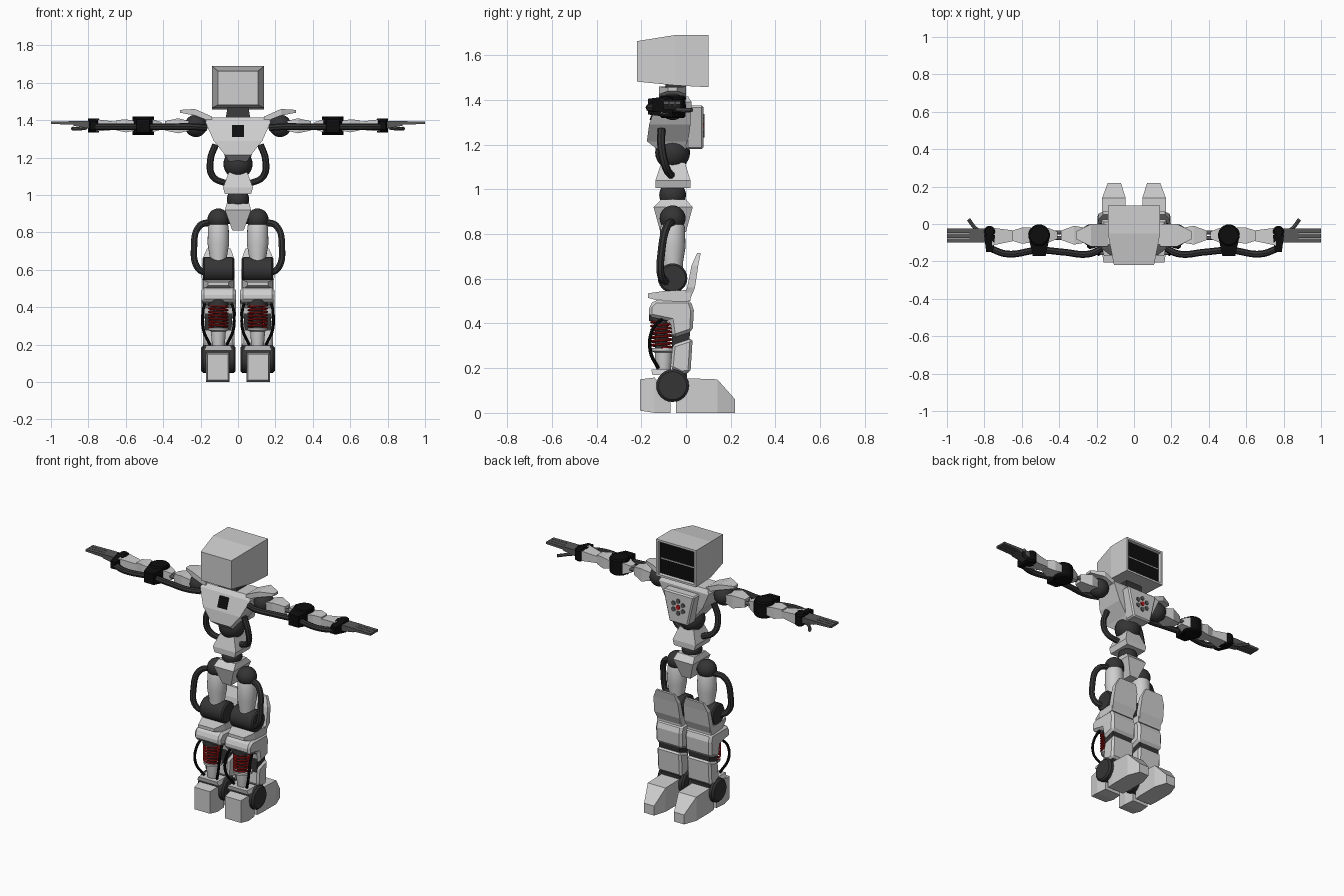
import bpy, bmesh, math
from mathutils import Vector, Matrix

cube = bpy.data.objects.get("Cube")
if cube:
    bpy.data.objects.remove(cube, do_unlink=True)


def material(name, r, g, b):
    m = bpy.data.materials.new(name)
    m.use_nodes = True
    m.diffuse_color = (r, g, b, 1)
    m.node_tree.nodes["Principled BSDF"].inputs["Base Color"].default_value = (r, g, b, 1)
    return m


PALE = material("pale grey shell", .62, .62, .62)
GREY = material("mid grey metal", .1, .1, .1)
DARK = material("dark grey rubber", .035, .035, .035)
BLACK = material("black", .004, .004, .004)
RED = material("red", .5, .01, .01)


def finish(name, mesh, mat, pair=False, smooth=False, bevel=0):
    ob = bpy.data.objects.new(name, mesh)
    bpy.context.scene.collection.objects.link(ob)
    mesh.materials.clear()
    mesh.materials.append(mat)
    if smooth:
        bpy.ops.object.select_all(action='DESELECT')
        ob.select_set(True)
        bpy.context.view_layer.objects.active = ob
        bpy.ops.object.shade_smooth_by_angle(angle=math.radians(40))
    if bevel:
        mod = ob.modifiers.new("chamfer", 'BEVEL')
        mod.width, mod.segments = bevel, 1
    if pair:
        ob.modifiers.new("mirror", 'MIRROR')
    return ob


def from_bmesh(name, bm, mat, **opts):
    bmesh.ops.recalc_face_normals(bm, faces=bm.faces)
    mesh = bpy.data.meshes.new(name)
    bm.to_mesh(mesh)
    bm.free()
    return finish(name, mesh, mat, **opts)


def skin(name, mat, rings, **opts):
    """Join rings of points with faces and cap both ends."""
    bm = bmesh.new()
    loops = [[bm.verts.new(p) for p in ring] for ring in rings]
    for a, b in zip(loops, loops[1:]):
        for i in range(len(a)):
            j = (i + 1) % len(a)
            bm.faces.new((a[i], a[j], b[j], b[i]))
    bm.faces.new(loops[0])
    bm.faces.new(loops[-1])
    return from_bmesh(name, bm, mat, **opts)


def loft(name, mat, axis, sections, **opts):
    """Rectangles (position, low, high, low, high) stacked along an axis."""
    order = {'X': (0, 1, 2), 'Y': (1, 0, 2), 'Z': (1, 2, 0)}[axis]
    rings = []
    for t, a, b, c, d in sections:
        corners = ((t, a, c), (t, b, c), (t, b, d), (t, a, d))
        rings.append([[p[k] for k in order] for p in corners])
    return skin(name, mat, rings, **opts)


def prism(name, mat, x0, x1, profile, **opts):
    return skin(name, mat, [[(x, y, z) for y, z in profile] for x in (x0, x1)], **opts)


def turned(name, mat, x, y, profile, pair=True):
    turns = [math.tau * i / 24 for i in range(24)]
    rings = [[(x + r * math.cos(t), y + r * math.sin(t), z) for t in turns] for r, z in profile]
    return skin(name, mat, rings, pair=pair, smooth=True)


def drum(name, mat, centre, axis, radius, length, pair=True, bevel=0):
    bm = bmesh.new()
    spin = Vector((0, 0, 1)).rotation_difference(Vector(axis)).to_matrix().to_4x4()
    bmesh.ops.create_cone(bm, cap_ends=True, segments=24, radius1=radius, radius2=radius,
                          depth=length, matrix=Matrix.Translation(centre) @ spin)
    return from_bmesh(name, bm, mat, pair=pair, smooth=True, bevel=bevel)


def ball(name, mat, centre, radius, pair=False):
    bm = bmesh.new()
    bmesh.ops.create_uvsphere(bm, u_segments=24, v_segments=14, radius=radius,
                              matrix=Matrix.Translation(centre))
    return from_bmesh(name, bm, mat, pair=pair, smooth=True)


def hose(name, mat, points, radius, kind='BEZIER'):
    curve = bpy.data.curves.new(name, 'CURVE')
    curve.dimensions = '3D'
    curve.bevel_depth, curve.bevel_resolution = radius, 2
    curve.use_fill_caps = True
    spline = curve.splines.new(kind)
    knots = spline.bezier_points if kind == 'BEZIER' else spline.points
    knots.add(len(points) - 1)
    for k, p in zip(knots, points):
        if kind == 'BEZIER':
            k.co, k.handle_left_type, k.handle_right_type = p, 'AUTO', 'AUTO'
        else:
            k.co = (*p, 1)
    temp = bpy.data.objects.new("temp", curve)
    bpy.context.scene.collection.objects.link(temp)
    graph = bpy.context.evaluated_depsgraph_get()
    mesh = bpy.data.meshes.new_from_object(temp.evaluated_get(graph))
    bpy.data.objects.remove(temp, do_unlink=True)
    return finish(name, mesh, mat, pair=True, smooth=True)


# Head with a recessed screen
bm = bmesh.new()
head = loft("head", PALE, 'Y', [(-.22, -.107, .107, 1.482, 1.663), (-.05, -.14, .14, 1.465, 1.69),
                                (.1, -.14, .14, 1.457, 1.69)])
head.data.materials.append(BLACK)
bm.from_mesh(head.data)
screen = max(bm.faces, key=lambda f: f.calc_center_median().y)
bmesh.ops.inset_individual(bm, faces=[screen], thickness=.018)
bmesh.ops.inset_individual(bm, faces=[screen], thickness=.003, depth=-.02)
screen.material_index = 1
bm.to_mesh(head.data)
bm.free()
loft("screen_line", PALE, 'Y', [(y, -.118, .118, 1.566, 1.572) for y in (.078, .084)])
loft("neck", DARK, 'Z', [(1.39, -.07, .07, -.12, 0), (1.47, -.055, .055, -.09, 0)])

# Torso, chest plate and its details
loft("torso", PALE, 'Z', [(1.18, -.05, .05, -.13, 0), (1.215, -.07, .07, -.175, .01),
                          (1.29, -.13, .13, -.165, .02), (1.39, -.175, .175, -.13, .025),
                          (1.415, -.16, .16, -.11, .01)])
loft("chest_plate", PALE, 'Z', [(1.18, -.065, .065, 0, .078), (1.375, -.11, .11, 0, .078)], bevel=.008)
prism("rear_socket", BLACK, -.032, .032, [(-.163, 1.31), (-.14, 1.375), (-.13, 1.375), (-.15, 1.31)])
for i in range(7):
    r, t = (.038 if i else 0), math.tau * i / 6
    spot = (r * math.sin(t), .078, 1.285 + r * math.cos(t))
    drum(f"chest_light_{i}", GREY if i else RED, spot, (0, 1, 0), .014, .01, pair=False)

# Waist and pelvis
ball("upper_waist_ball", DARK, (0, -.06, 1.165), .078)
loft("abdomen", PALE, 'Z', [(1.12, -.05, .05, -.11, -.005), (1.04, -.08, .08, -.137, .02),
                            (1.005, -.07, .07, -.137, .02)])
ball("lower_waist_ball", DARK, (0, -.06, .975), .06)
loft("pelvis", PALE, 'Z', [(.81, -.03, .03, -.115, 0), (.92, -.07, .07, -.145, .03),
                           (.955, -.06, .06, -.11, 0)])
drum("hip_axle", DARK, (0, -.06, .875), (1, 0, 0), .03, .2, pair=False)
hose("waist_hose", DARK, [(.12, -.11, 1.27), (.147, -.11, 1.19), (.135, -.09, 1.1), (.06, -.065, 1.06)], .018)

# Shoulders and upper arms
loft("shoulder_pad", PALE, 'X', [(.14, -.12, 0, 1.39, 1.42), (.23, -.12, 0, 1.425, 1.46),
                                 (.31, -.08, -.04, 1.44, 1.455)], pair=True)
ball("shoulder_ball", DARK, (.225, -.06, 1.37), .06, pair=True)
loft("upper_arm", PALE, 'X', [(.26, -.1, -.02, 1.345, 1.395), (.32, -.11, -.01, 1.33, 1.41),
                              (.39, -.085, -.035, 1.345, 1.395)], pair=True)
for i, y in enumerate((-.045, -.075)):
    drum(f"arm_rod_{i}", GREY, (.42, y, 1.37), (1, 0, 0), .011, .12)
loft("arm_collar", PALE, 'X', [(.41, -.08, -.04, 1.35, 1.39), (.46, -.1, -.02, 1.335, 1.405)], pair=True)

# Elbows and wrists share a round hinge with a tapered block
for name, x, r, low, high, back in (("elbow", .507, .058, 1.32, 1.42, -.17), ("wrist", .772, .03, 1.335, 1.41, -.15)):
    mid = (low + high) / 2
    drum(name + "_hinge", BLACK, (x, -.06 if r > .05 else -.04, mid), (0, 0, 1), r, high - low, bevel=.008)
    loft(name + "_block", BLACK, 'Y', [(back, x - r * .6, x + r * .6, low + .015, high - .015),
                                       (-.06, x - r, x + r, low, high)], pair=True)

# Forearms and hands
loft("forearm_guard", PALE, 'X', [(.55, -.1, -.02, 1.345, 1.395), (.6, -.105, -.02, 1.335, 1.405),
                                  (.65, -.09, -.035, 1.345, 1.4)], pair=True)
loft("forearm", PALE, 'X', [(.64, -.09, -.035, 1.35, 1.39), (.76, -.115, -.02, 1.34, 1.405)], pair=True)
loft("palm", GREY, 'X', [(.79, -.1, -.025, 1.355, 1.395), (.88, -.1, -.025, 1.37, 1.395)], pair=True)
for i in range(3):
    y = -.1 + i * .026
    loft(f"finger_{i}", GREY, 'X', [(.86, y, y + .023, 1.375, 1.395), (1, y, y + .023, 1.38, 1.393)], pair=True)
hose("thumb", GREY, [(.81, -.045, 1.36), (.845, -.025, 1.355), (.885, .025, 1.355)], .01)
hose("arm_hose", DARK, [(.17, -.13, 1.36), (.24, -.16, 1.365), (.38, -.15, 1.365), (.51, -.14, 1.365),
                        (.68, -.16, 1.365), (.77, -.13, 1.365)], .018)

# Hips, thighs and knees
LEG = .105
ball("hip_ball", DARK, (LEG, -.06, .87), .058, pair=True)
turned("thigh", PALE, LEG, -.06, [(.05, .845), (.055, .83), (.058, .74), (.046, .67), (.046, .63)])
hose("thigh_hose", DARK, [(.14, -.06, .855), (.205, -.085, .835), (.235, -.11, .72), (.215, -.11, .61),
                          (.16, -.08, .58)], .018)
drum("knee_drum", DARK, (LEG, -.06, .603), (1, 0, 0), .066, .165, bevel=.008)
loft("knee_guard", PALE, 'Z', [(.5, .03, .18, -.02, .015), (.56, .015, .195, .005, .04),
                               (.66, .02, .19, .025, .055), (.715, .04, .165, .05, .066)], pair=True)
loft("knee_cradle", PALE, 'Y', [(-.17, .05, .16, .515, .535), (-.1, .025, .185, .495, .545),
                                (.02, .02, .19, .5, .55)], pair=True)

# Shins in two armour pieces around a dark core
prism("upper_shin", PALE, .012, .195, [(-.14, .505), (.02, .505), (.035, .46), (.03, .365), (-.06, .335),
                                       (-.07, .41), (-.165, .43), (-.165, .48)], bevel=.014, pair=True)
prism("lower_shin", PALE, .02, .188, [(-.06, .305), (.03, .335), (.02, .18), (-.02, .175), (-.07, .2)],
      bevel=.012, pair=True)
loft("shin_core", DARK, 'Z', [(.1, .04, .17, -.06, 0), (.42, .03, .18, -.065, .022)], pair=True)

# Spring shock absorber with its cables
coil = [(LEG + .05 * math.cos(t), -.11 + .045 * math.sin(t), .29 + .12 * t / (math.tau * 7))
        for t in (math.tau * i / 16 for i in range(7 * 16 + 1))]
hose("spring", RED, coil, .0055, kind='POLY')
turned("spring_piston", DARK, LEG, -.11, [(.028, .27), (.028, .43)])
turned("spring_cap", DARK, LEG, -.11, [(.055, .41), (.055, .44)])
turned("spring_cup", PALE, LEG, -.1, [(.03, .18), (.036, .22), (.04, .27), (.054, .277), (.054, .29)])
loft("spring_foot", PALE, 'Z', [(.17, .03, .18, -.15, -.06), (.195, .04, .17, -.155, -.06)], pair=True)
for i, s in enumerate((-1, 1)):
    path = ((.07, -.1, .43), (.083, -.15, .37), (.08, -.16, .28), (.045, -.125, .2))
    hose(f"shin_cable_{i}", BLACK, [(LEG + s * x, y, z) for x, y, z in path], .008)

# Ankles and feet
drum("ankle_drum", DARK, (LEG, -.06, .122), (1, 0, 0), .073, .185, bevel=.01)
loft("toe", PALE, 'Y', [(-.045, .05, .165, 0, .12), (0, .045, .17, 0, .155), (.14, .045, .17, 0, .15),
                        (.22, .07, .14, 0, .06)], pair=True)
loft("heel", PALE, 'Y', [(-.205, .053, .163, .01, .15), (-.14, .045, .172, 0, .158),
                         (-.07, .05, .165, 0, .07)], pair=True)
